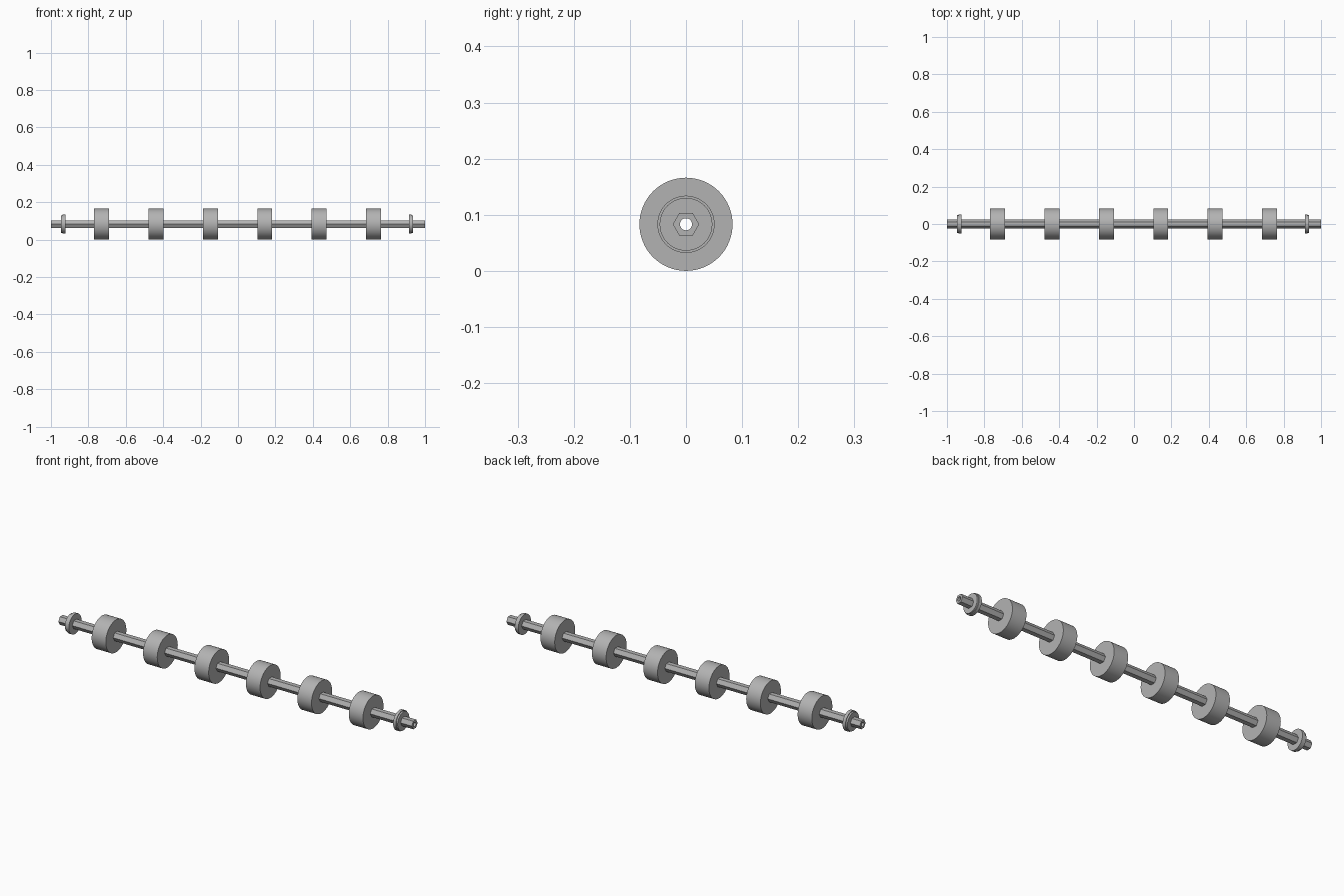
import bpy, bmesh
from math import radians, tau, cos, sin

cube = bpy.data.objects.get("Cube")
if cube:
    bpy.data.objects.remove(cube)

AXIS_Z = 0.083
BORE = 0.0107
HEX_R = 0.0236

grey = bpy.data.materials.new("plain_grey")
grey.use_nodes = True
grey.diffuse_color = (0.45, 0.45, 0.45, 1)
grey.node_tree.nodes["Principled BSDF"].inputs["Base Color"].default_value = (0.45, 0.45, 0.45, 1)


def lathe(name, profile, x, sides):
    """Sweep a closed (x, radius) profile around the shaft axis."""
    bm = bmesh.new()
    rings = []
    for i in range(sides):
        a = tau * i / sides
        rings.append([bm.verts.new((px, r * cos(a), r * sin(a))) for px, r in profile])
    n = len(profile)
    for i in range(sides):
        a, b = rings[i], rings[(i + 1) % sides]
        for j in range(n):
            k = (j + 1) % n
            bm.faces.new((a[j], a[k], b[k], b[j]))
    bmesh.ops.recalc_face_normals(bm, faces=bm.faces)
    mesh = bpy.data.meshes.new(name)
    bm.to_mesh(mesh)
    bm.free()
    mesh.materials.append(grey)
    obj = bpy.data.objects.new(name, mesh)
    obj.location = (x, 0, AXIS_Z)
    bpy.context.collection.objects.link(obj)
    bpy.ops.object.select_all(action="DESELECT")
    obj.select_set(True)
    bpy.context.view_layer.objects.active = obj
    bpy.ops.object.shade_smooth_by_angle(angle=radians(25))
    return obj


def ring_profile(half, inner, outer):
    return [(-half, inner), (-half, outer), (half, outer), (half, inner)]


# Hollow hexagonal shaft: round bore inside six flat sides
bm = bmesh.new()
SEG = 48
loops = []
for x in (-1, 1):
    outer, inner = [], []
    for i in range(SEG):
        a = tau * i / SEG
        off = (a + radians(30)) % radians(60) - radians(30)
        r = HEX_R * cos(radians(30)) / cos(radians(30) - abs(off))
        outer.append(bm.verts.new((x, r * cos(a), r * sin(a))))
        inner.append(bm.verts.new((x, BORE * cos(a), BORE * sin(a))))
    loops += [outer, inner]
lo, li, ro, ri = loops
for a, b in ((lo, ro), (ro, ri), (ri, li), (li, lo)):
    for i in range(SEG):
        k = (i + 1) % SEG
        bm.faces.new((a[i], a[k], b[k], b[i]))
bmesh.ops.recalc_face_normals(bm, faces=bm.faces)
mesh = bpy.data.meshes.new("hex_shaft")
bm.to_mesh(mesh)
bm.free()
mesh.materials.append(grey)
shaft = bpy.data.objects.new("hex_shaft", mesh)
shaft.location.z = AXIS_Z
bpy.context.collection.objects.link(shaft)
bpy.context.view_layer.objects.active = shaft
shaft.select_set(True)
bpy.ops.object.shade_smooth_by_angle(angle=radians(25))

# Six evenly spaced rollers
for i in range(6):
    lathe(f"roller_{i + 1}", ring_profile(0.04, 0.02, 0.083), -0.73 + 0.291 * i, 64)

# End collars with a slightly narrower shoulder facing outwards
for name, x, half in (("right_collar", -0.934, 0.0125), ("left_collar", 0.925, 0.0115)):
    s = 1 if x > 0 else -1
    profile = [(-half, 0.02), (-half, 0.051), (half * 0.3, 0.051),
               (half * 0.3, 0.047), (half, 0.047), (half, 0.02)]
    lathe(name, [(s * px, r) for px, r in profile], x, 48)
